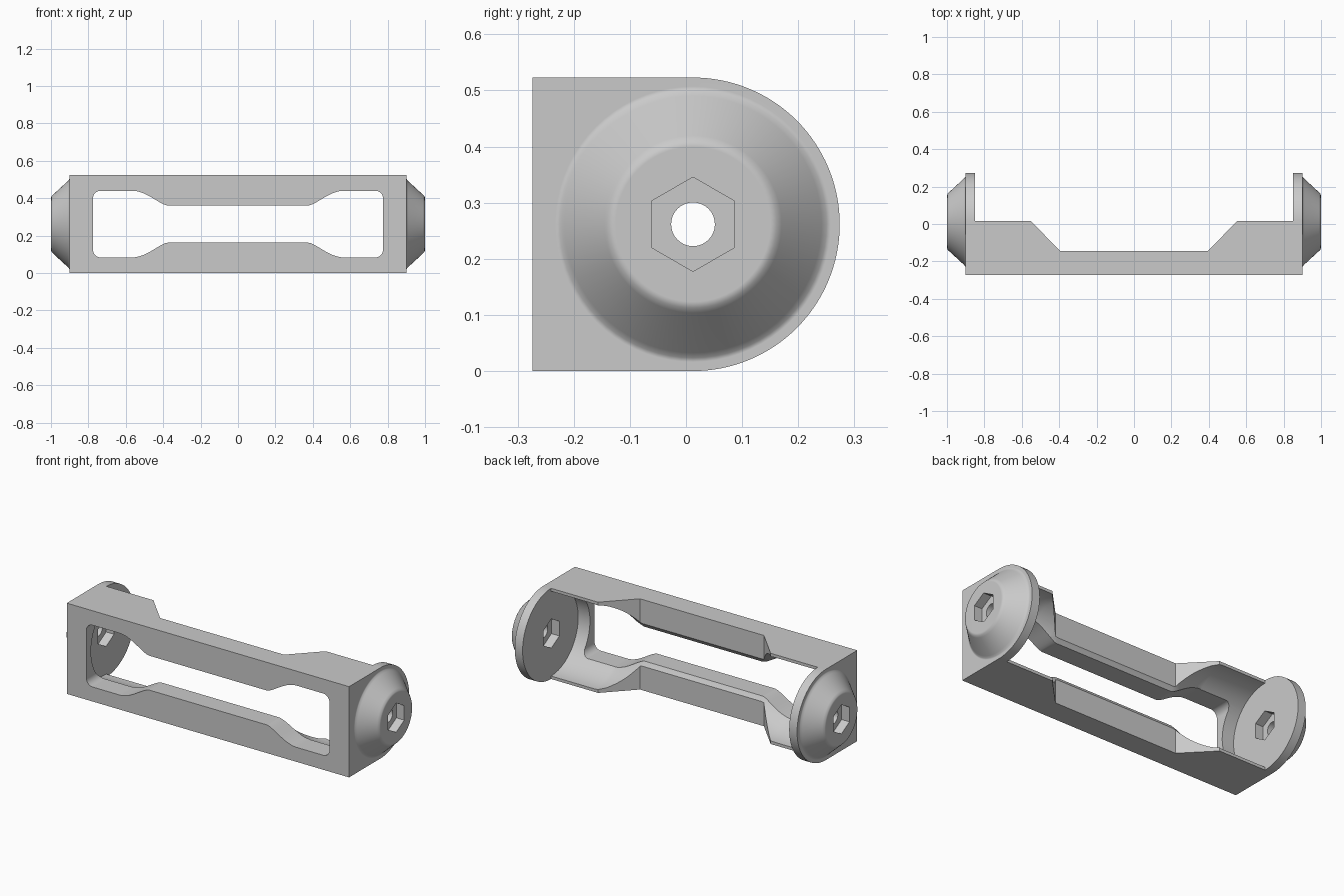
import bpy, bmesh
from math import sin, cos, radians

cube = bpy.data.objects.get("Cube")
if cube:
    bpy.data.objects.remove(cube)

grey = bpy.data.materials.new("plain grey")
grey.use_nodes = True
colour = (0.59, 0.59, 0.59, 1)
grey.diffuse_color = colour
grey.node_tree.nodes["Principled BSDF"].inputs["Base Color"].default_value = colour

CY, CZ, R = 0.0125, 0.2615, 0.2615    # pivot axis and end plate radius
END, INNER, FRONT = 0.9, 0.85, -0.274
PLACE = {"x": lambda u, v, w: (w, u, v),
         "y": lambda u, v, w: (u, w, v),
         "z": lambda u, v, w: (u, v, w)}


def loft(name, rings):
    """Solid through a row of equal point rings, closed at both ends."""
    bm = bmesh.new()
    loops = [[bm.verts.new(p) for p in ring] for ring in rings]
    n = len(loops[0])
    for a, b in zip(loops, loops[1:]):
        for i in range(n):
            j = (i + 1) % n
            bm.faces.new((a[i], a[j], b[j], b[i]))
    bm.faces.new(loops[0])
    bm.faces.new(loops[-1])
    bmesh.ops.recalc_face_normals(bm, faces=bm.faces)
    mesh = bpy.data.meshes.new(name)
    bm.to_mesh(mesh)
    bm.free()
    mesh.materials.append(grey)
    obj = bpy.data.objects.new(name, mesh)
    bpy.context.collection.objects.link(obj)
    return obj


def prism(name, outline, axis, lo, hi):
    place = PLACE[axis]
    return loft(name, [[place(u, v, w) for u, v in outline] for w in (lo, hi)])


def arc(cu, cv, r, start, end, steps):
    angles = [radians(start + (end - start) * i / steps) for i in range(steps + 1)]
    return [(cu + r * cos(a), cv + r * sin(a)) for a in angles]


def circle(r, n, turn=0):
    return arc(CY, CZ, r, turn, turn + 360, n)[:-1]


def turned(name, profile, side=1):
    """Solid of revolution about the pivot axis from (x, radius) pairs."""
    return loft(name, [[(side * x, y, z) for y, z in circle(r, 72)] for x, r in profile])


def combine(target, tool, operation):
    mod = target.modifiers.new(tool.name, "BOOLEAN")
    mod.operation, mod.solver, mod.object = operation, "EXACT", tool
    bpy.context.view_layer.objects.active = target
    bpy.ops.object.modifier_apply(modifier=mod.name)
    bpy.data.objects.remove(tool)


# Solid bar with a rounded back
section = [(FRONT, 0)] + arc(CY, CZ, R, -90, 90, 64) + [(FRONT, 2 * R)]
bracket = prism("bracket", section, "x", -END, END)

# Trim the back of the upper and lower walls between the end plates
half = [(0.395, -0.145), (0.55, 0.015), (INNER, 0.015), (INNER, 0.5)]
trim = half + [(-x, y) for x, y in reversed(half)]
combine(bracket, prism("back_trim", trim, "z", -0.2, 0.8), "DIFFERENCE")

# Round cavity about the pivot axis, slimmer in the middle
cavity_half = [(0.38, 0.2), (0.42, 0.206), (0.52, 0.238), (0.57, 0.2445), (INNER, 0.2445)]
cavity = [(-x, r) for x, r in reversed(cavity_half)] + cavity_half
combine(bracket, turned("cavity", cavity), "DIFFERENCE")

# Front window, wide at the ends and narrow in the middle
narrow, wide, edge, corner = 0.099, 0.178, 0.775, 0.04
quarter = []
for i in range(15):
    t = (i / 14) ** 0.8
    quarter.append((0.375 + 0.19 * i / 14, narrow + (wide - narrow) * t * t * (3 - 2 * t)))
quarter += arc(edge - corner, wide - corner, corner, 90, 0, 8)
right_half = quarter + [(x, -z) for x, z in reversed(quarter)]
window = right_half + [(-x, -z) for x, z in right_half]
window = [(x, CZ + z) for x, z in window]
combine(bracket, prism("window", window, "y", -0.4, -0.05), "DIFFERENCE")

# Conical bosses, hexagonal pockets and through holes on both ends
boss = [(0.88, 0.248), (0.899, 0.248), (0.903, 0.238), (0.911, 0.229),
        (0.988, 0.158), (0.997, 0.149), (1.0, 0.138)]
for side in (-1, 1):
    combine(bracket, turned("boss", boss, side), "UNION")
    for lo, hi in ((0.95, 1.1), (0.8, 0.9)):
        pocket = prism("hex_pocket", circle(0.084, 6, 90), "x", side * lo, side * hi)
        combine(bracket, pocket, "DIFFERENCE")
    hole = prism("hole", circle(0.039, 32), "x", side * 0.8, side * 1.1)
    combine(bracket, hole, "DIFFERENCE")

# Smooth curved faces, keep edges crisp and flats flat
bpy.ops.object.select_all(action="DESELECT")
bracket.select_set(True)
bpy.context.view_layer.objects.active = bracket
bpy.ops.object.shade_smooth_by_angle(angle=radians(30))
normals = bracket.modifiers.new("flat_normals", "WEIGHTED_NORMAL")
normals.keep_sharp = True
